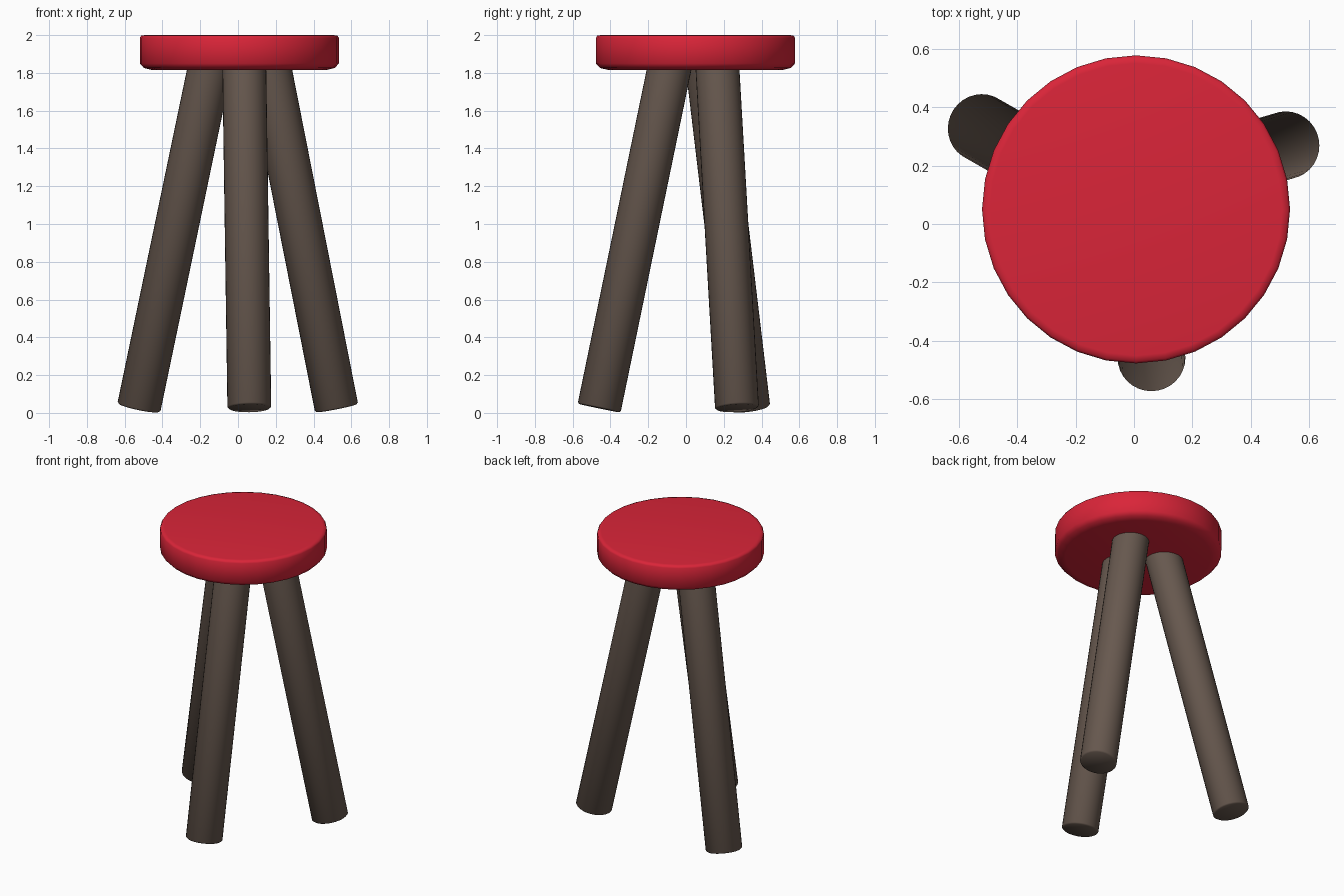
import bpy, bmesh, math
from mathutils import Vector

if "Cube" in bpy.data.objects:
    bpy.data.objects.remove(bpy.data.objects["Cube"])


def material(name, rgb):
    m = bpy.data.materials.new(name)
    m.diffuse_color = (*rgb, 1)
    m.use_nodes = True
    m.node_tree.nodes["Principled BSDF"].inputs["Base Color"].default_value = m.diffuse_color
    return m


red = material("red", (0.70, 0.018, 0.040))
brown = material("dark brown", (0.135, 0.098, 0.077))


def lathe(name, profile, sides, mat):
    """Closed solid of revolution from (radius, z) rings, bottom to top."""
    bm = bmesh.new()
    rings = []
    for r, z in profile:
        rings.append([bm.verts.new((r * math.cos(2 * math.pi * i / sides),
                                    r * math.sin(2 * math.pi * i / sides), z))
                      for i in range(sides)])
    for a, b in zip(rings, rings[1:]):
        for i in range(sides):
            j = (i + 1) % sides
            bm.faces.new((a[i], a[j], b[j], b[i]))
    bm.faces.new(rings[0][::-1])
    bm.faces.new(rings[-1])
    mesh = bpy.data.meshes.new(name)
    bm.to_mesh(mesh)
    bm.free()
    mesh.materials.append(mat)
    ob = bpy.data.objects.new(name, mesh)
    bpy.context.collection.objects.link(ob)
    bpy.ops.object.select_all(action='DESELECT')
    ob.select_set(True)
    bpy.context.view_layer.objects.active = ob
    bpy.ops.object.shade_smooth_by_angle(angle=math.radians(60))
    return ob


# Round seat with softened rims
seat = lathe("seat", [(0.46, 1.815), (0.505, 1.826), (0.527, 1.85),
                      (0.527, 1.985), (0.520, 1.997), (0.50, 2.0)], 32, red)
seat.location = (0.007, 0.05, 0)

# Three splayed legs: foot centre and top centre (just inside the seat)
legs = {
    "left_leg": ((-0.525, 0.33, 0.027), (-0.145, 0.112, 1.85)),
    "right_leg": ((0.522, 0.27, 0.025), (0.162, 0.165, 1.85)),
    "front_leg": ((0.06, -0.46, 0.025), (0.033, -0.083, 1.85)),
}
for name, (foot, top) in legs.items():
    foot, axis = Vector(foot), Vector(top) - Vector(foot)
    leg = lathe(name, [(0.107, 0), (0.116, 0.008), (0.116, axis.length)], 32, brown)
    leg.location = foot
    leg.rotation_mode = 'QUATERNION'
    leg.rotation_quaternion = Vector((0, 0, 1)).rotation_difference(axis)
